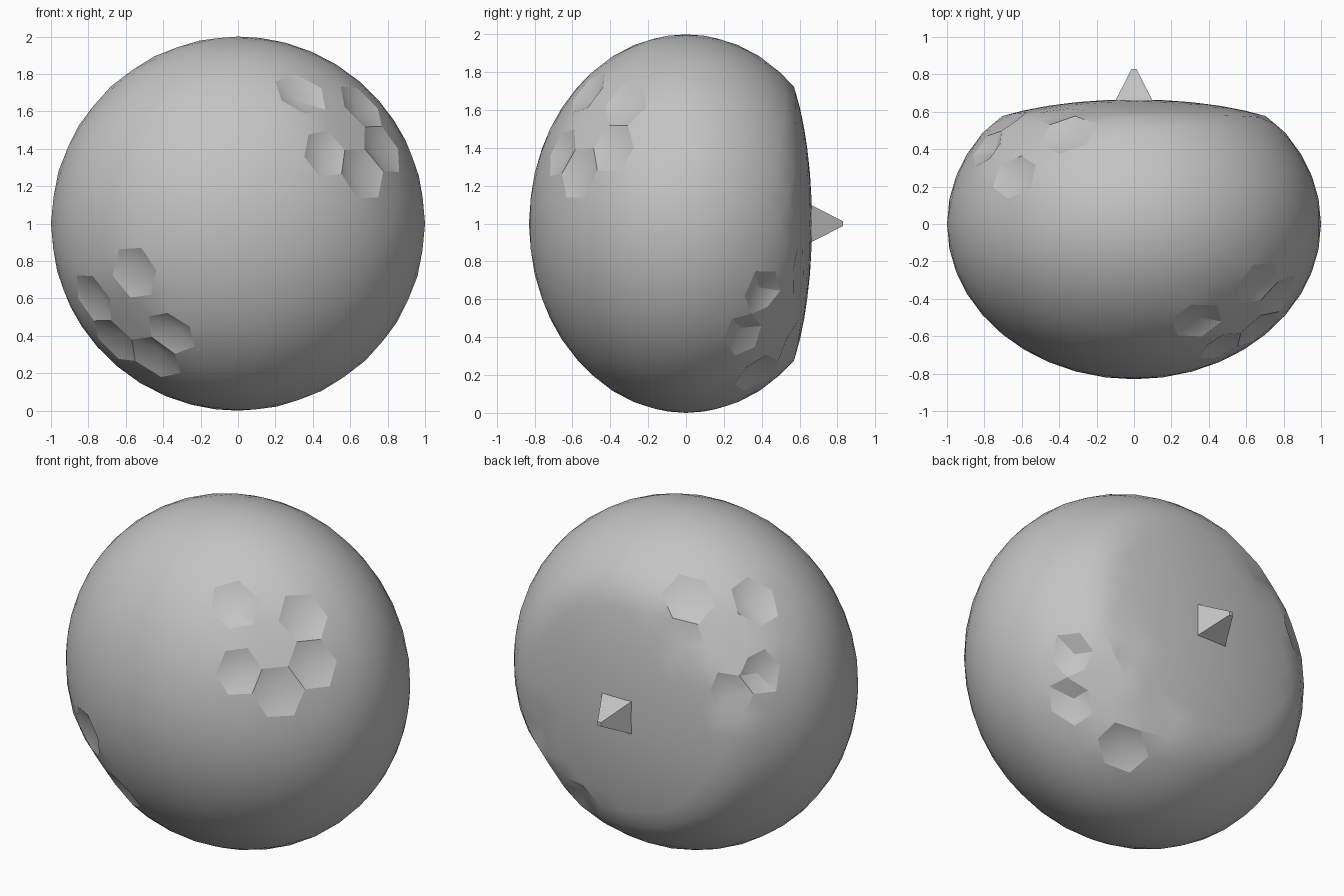
import bpy
import bmesh
from math import pi, cos, sin, sqrt
from mathutils import Vector, Matrix

cube = bpy.data.objects.get("Cube")
if cube:
    bpy.data.objects.remove(cube, do_unlink=True)

stone = bpy.data.materials.new("stone grey")
stone.use_nodes = True
colour = (0.55, 0.55, 0.55, 1)
stone.diffuse_color = colour
stone.node_tree.nodes["Principled BSDF"].inputs["Base Color"].default_value = colour


def add_object(name, bm):
    mesh = bpy.data.meshes.new(name)
    bm.to_mesh(mesh)
    bm.free()
    mesh.materials.append(stone)
    obj = bpy.data.objects.new(name, mesh)
    bpy.context.collection.objects.link(obj)
    return obj


# Boulder: a unit ball, chipped in four places
bm = bmesh.new()
bmesh.ops.create_icosphere(bm, subdivisions=4, radius=1)
bm.verts.ensure_lookup_table()
chips = [Vector(d).normalized() for d in
         ((0.62, -0.6, 0.5), (-0.6, -0.6, -0.56), (0.62, 0.58, -0.54), (-0.6, 0.58, 0.52))]
for axis in chips:
    # Shallow worn plate
    limit = cos(0.24)
    for v in bm.verts:
        height = v.co.dot(axis)
        if height > limit:
            v.co -= axis * (height - limit) * 0.8
    # Ring of five small pointed pits
    side = axis.orthogonal().normalized()
    other = axis.cross(side)
    for i in range(5):
        t = 2 * pi * i / 5
        aim = axis * cos(0.3) + (side * cos(t) + other * sin(t)) * sin(0.3)
        pit = min(bm.verts, key=lambda v: (v.co - aim).length)
        pit.co *= 0.94

# Squash the depth and flatten the back
for v in bm.verts:
    v.co.y *= 0.83
    if v.co.y > 0.57:
        v.co.y = 0.57 + (v.co.y - 0.57) * 0.37
    v.co.z += 1
boulder = add_object("boulder", bm)

# Blunt square spike on the back
bm = bmesh.new()
bmesh.ops.create_cone(bm, cap_ends=True, segments=4, radius1=0.13 * sqrt(2),
                      radius2=0.012 * sqrt(2), depth=0.23)
turn = Matrix.Rotation(-pi / 2, 4, "X") @ Matrix.Rotation(pi / 4, 4, "Z")
bmesh.ops.transform(bm, matrix=Matrix.Translation((0, 0.715, 1)) @ turn, verts=bm.verts)
# Make the square sides line up with the world axes
corner = max(bm.verts, key=lambda v: v.co.x).co
if abs(corner.z - 1) < 0.05:
    spin = Matrix.Translation((0, 0, 1)) @ Matrix.Rotation(pi / 4, 4, "Y") @ Matrix.Translation((0, 0, -1))
    bmesh.ops.transform(bm, matrix=spin, verts=bm.verts)
add_object("back_spike", bm)

# Smooth ball with crisp chips
bpy.ops.object.select_all(action="DESELECT")
boulder.select_set(True)
bpy.context.view_layer.objects.active = boulder
bpy.ops.object.shade_smooth_by_angle(angle=0.42)
